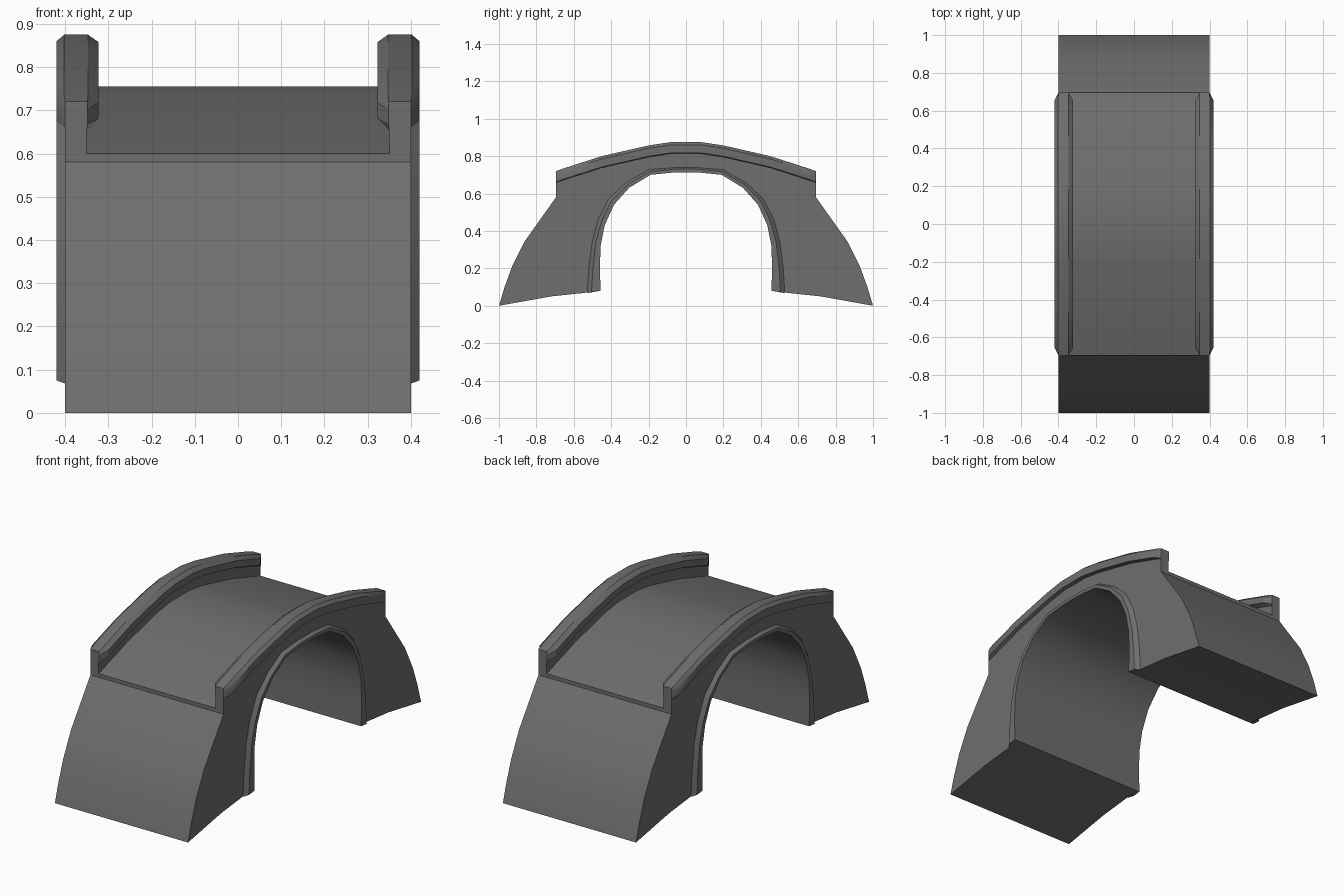
import bpy, bmesh

if "Cube" in bpy.data.objects:
    bpy.data.objects.remove(bpy.data.objects["Cube"])

# Dark grey stone
stone = bpy.data.materials.new("dark_stone")
stone.diffuse_color = (0.157, 0.157, 0.157, 1)
stone.use_nodes = True
stone.node_tree.nodes["Principled BSDF"].inputs["Base Color"].default_value = stone.diffuse_color


def mirrored(pts):
    """Complete a half profile (from +y to the middle) with its -y half."""
    return list(pts) + [(-p[0],) + tuple(p[1:]) for p in reversed(pts)]


def finish(name, bm, mirror=False):
    bmesh.ops.recalc_face_normals(bm, faces=bm.faces[:])
    me = bpy.data.meshes.new(name)
    bm.to_mesh(me)
    bm.free()
    me.materials.append(stone)
    ob = bpy.data.objects.new(name, me)
    bpy.context.collection.objects.link(ob)
    if mirror:
        mod = ob.modifiers.new("mirror", 'MIRROR')
        mod.use_axis[0] = True
        mod.use_mirror_merge = False
    bpy.ops.object.select_all(action='DESELECT')
    bpy.context.view_layer.objects.active = ob
    ob.select_set(True)
    bpy.ops.object.shade_smooth_by_angle(angle=0.5)
    return ob


def sweep(name, sections):
    """Skin open sections, cap both ends, mirror to the other side."""
    bm = bmesh.new()
    rings = [[bm.verts.new(p) for p in s] for s in sections]
    for a, b in zip(rings, rings[1:]):
        for i in range(len(a) - 1):
            bm.faces.new((a[i], a[i + 1], b[i + 1], b[i]))
    bm.faces.new(rings[0])
    bm.faces.new(rings[-1])
    return finish(name, bm, True)


# Half profiles: (y, parapet top, deck) and (y, z)
crown = mirrored([(0.695, 0.72, 0.60), (0.655, 0.734, 0.613), (0.45, 0.80, 0.678),
                  (0.2, 0.857, 0.738), (0.08, 0.875, 0.755)])
ramp = [(1.0, 0.0), (0.97, 0.10), (0.93, 0.21), (0.862, 0.345), (0.695, 0.58)]
arch = [(0.457, 0.08), (0.46, 0.20), (0.457, 0.32), (0.435, 0.43), (0.385, 0.54),
        (0.305, 0.63), (0.19, 0.70), (0.06, 0.713)]
rim_mid = [(0.505, 0.075), (0.498, 0.20), (0.482, 0.34), (0.452, 0.45), (0.40, 0.56),
           (0.312, 0.648), (0.193, 0.717), (0.062, 0.73)]
rim_out = [(0.528, 0.068), (0.52, 0.20), (0.502, 0.34), (0.47, 0.46), (0.413, 0.572),
           (0.318, 0.66), (0.197, 0.728), (0.064, 0.738)]
foot = [(0.55, 0.068), (0.72, 0.05)]

# Bridge body: one side profile extruded across the width
left_ramp = [(-y, z) for y, z in reversed(ramp)]
profile = (ramp + [(y, d) for y, t, d in crown] + left_ramp
           + [(-y, z) for y, z in reversed(foot)]
           + mirrored(arch)[::-1] + foot)
bm = bmesh.new()
face = bm.faces.new([bm.verts.new((-0.40, y, z)) for y, z in profile])
ext = bmesh.ops.extrude_face_region(bm, geom=[face], use_keep_orig=True)
moved = [g for g in ext['geom'] if isinstance(g, bmesh.types.BMVert)]
bmesh.ops.translate(bm, vec=(0.80, 0, 0), verts=moved)
finish("bridge_body", bm)

# Parapets: wall with a chamfered coping that narrows at both ends
sections = []
for i, (y, t, d) in enumerate(crown):
    s = [(0.40, d), (0.40, t - 0.062), (0.42, t - 0.058), (0.42, t - 0.015), (0.402, t),
         (0.347, t), (0.323, t - 0.017), (0.323, t - 0.053), (0.35, t - 0.065), (0.35, d)]
    if i in (0, len(crown) - 1):
        s = [(min(0.40, max(0.348, x)), z) for x, z in s]
    sections.append([(x, y, z) for x, z in s])
sweep("parapet", sections)

# Raised bevelled rim around each arch opening
rings = zip(mirrored(rim_out), mirrored(rim_mid), mirrored(arch))
sweep("arch_rim", [[(0.40, *o), (0.42, *m), (0.42, *a), (0.40, *a)] for o, m, a in rings])
